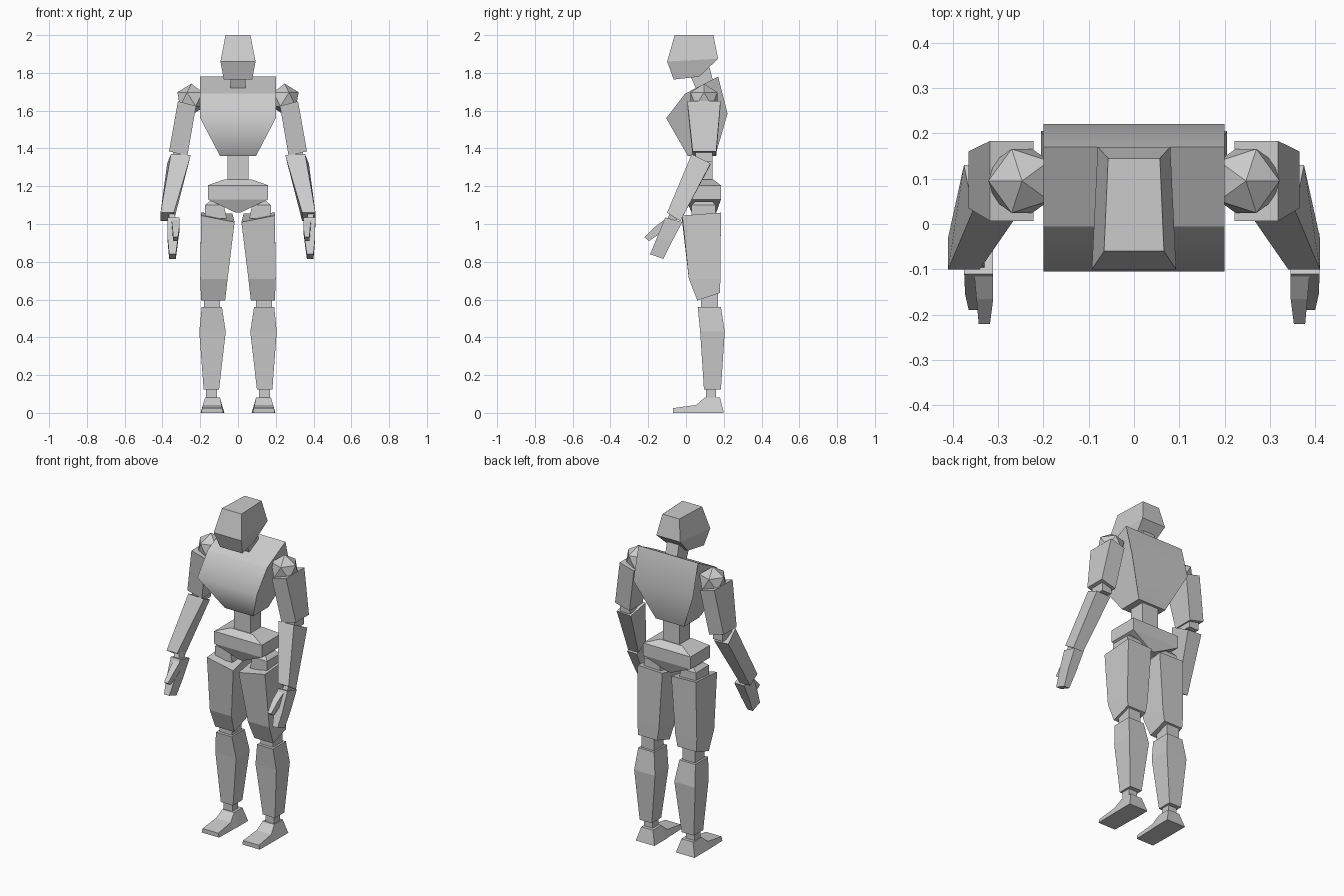
import bpy, bmesh
from mathutils import Vector

grey = bpy.data.materials.new("plain_grey")
grey.diffuse_color = (0.6, 0.6, 0.6, 1)


def finish(name, bm):
    bmesh.ops.recalc_face_normals(bm, faces=bm.faces)
    me = bpy.data.meshes.new(name)
    bm.to_mesh(me)
    bm.free()
    me.materials.append(grey)
    ob = bpy.data.objects.new(name, me)
    bpy.context.collection.objects.link(ob)
    return ob


def rect(x0, x1, y0, y1, z, dx=0, dy=0):
    """Level ring; dx and dy raise its x1 and y1 edges."""
    return [(x0, y0, z), (x1, y0, z + dx), (x1, y1, z + dx + dy), (x0, y1, z + dy)]


def upright(y, x0, x1, z0, z1, lean=0, inset=0):
    """Ring standing across y; the top edge leans along y and is inset in x."""
    return [(x0, y, z0), (x1, y, z0), (x1 - inset, y + lean, z1), (x0 + inset, y + lean, z1)]


def loft(name, rings, side=1, shift=0):
    """Skin a row of equal rings and close both ends."""
    bm = bmesh.new()
    vs = [[bm.verts.new((side * x + shift, y, z)) for x, y, z in r] for r in rings]
    n = len(rings[0])
    for a, b in zip(vs, vs[1:]):
        for i in range(n):
            j = (i + 1) % n
            bm.faces.new((a[i], a[j], b[j], b[i]))
    bm.faces.new(vs[0])
    bm.faces.new(vs[-1])
    return finish(name, bm)


def sym(w, y0, y1, z, dy=0):
    return rect(-w, w, y0, y1, z, 0, dy)


# Head: wide brow ring, narrower crown and jaw
loft("head", [
    [(-.075, -.065, 1.765), (.075, -.065, 1.765), (.06, .07, 1.78), (-.06, .07, 1.78)],
    [(-.093, -.10, 1.86), (.093, -.10, 1.86), (.08, .17, 1.875), (-.08, .17, 1.875)],
    [(-.066, -.06, 2.0), (.066, -.06, 2.0), (.057, .145, 2.0), (-.057, .145, 2.0)],
])
loft("neck", [sym(.04, .06, .15, 1.70, .03), sym(.04, .02, .125, 1.79, .04)])

# Chest: side profile spanned across x, narrowed at the waist
profile = [(.01, 1.36, .095), (-.105, 1.56, .2), (-.005, 1.69, .2),
           (.17, 1.78, .2), (.22, 1.585, .2), (.155, 1.36, .095)]
chest = loft("chest", [[(s * w, y, z) for y, z, w in profile] for s in (-1, 1)])
for f in chest.data.polygons:
    # curved breast and back stay smooth, ends and top stay flat
    f.use_smooth = abs(f.normal.x) < .3 and f.normal.z > -.9 and not (
        f.normal.z > .8)

loft("waist", [sym(.055, .04, .14, 1.22), sym(.055, .04, .14, 1.37)])
loft("pelvis", [sym(.012, .03, .16, 1.06), sym(.16, .0, .185, 1.13),
                sym(.16, .0, .185, 1.205), sym(.075, .035, .145, 1.235)])

for side, word in ((1, "right"), (-1, "left")):
    # Arm
    bm = bmesh.new()
    bmesh.ops.create_icosphere(bm, subdivisions=1, radius=.083)
    for v in bm.verts:
        v.co = Vector((side * (v.co.x + .247), v.co.y + .095, v.co.z + 1.66))
    finish(word + "_shoulder", bm)
    loft(word + "_upper_arm", [rect(.268, .365, .035, .16, 1.36, .025),
                               rect(.222, .318, .007, .183, 1.625, .025)], side)
    loft(word + "_elbow", [rect(.28, .345, .05, .14, 1.33),
                           rect(.28, .345, .05, .14, 1.39)], side)
    loft(word + "_forearm", [
        rect(.34, .41, -.10, -.03, 1.06, 0, -.045),
        [(.25, .03, 1.365), (.355, .03, 1.37), (.375, .13, 1.32), (.28, .13, 1.315)]], side)
    # The hand sits slightly to the same side on both wrists
    off = .0175
    loft(word + "_wrist", [rect(.345, .38, -.10, -.045, 1.02),
                           rect(.355, .385, -.085, -.04, 1.06)], side, off)
    loft(word + "_palm", [
        rect(.347, .382, -.19, -.12, .84, 0, -.025),
        rect(.335, .39, -.155, -.075, .925, 0, -.02),
        rect(.328, .392, -.11, -.02, 1.035, 0, -.025)], side, off)
    loft(word + "_thumb", [
        rect(.335, .36, -.22, -.195, .93, 0, -.02),
        rect(.328, .365, -.165, -.13, .985, 0, -.03),
        rect(.328, .37, -.11, -.07, 1.025, 0, -.03)], side, off)

    # Leg
    loft(word + "_hip", [rect(.06, .175, .03, .155, 1.03),
                         rect(.075, .175, .03, .155, 1.10),
                         rect(.09, .15, .05, .14, 1.12)], side)
    loft(word + "_thigh", [
        rect(.068, .195, .06, .18, .595, 0, .04),
        rect(.055, .2, .015, .182, .71),
        [(.018, -.02, 1.01), (.195, -.02, 1.045), (.195, .185, 1.06), (.03, .185, 1.055)]], side)
    loft(word + "_knee", [rect(.095, .18, .08, .17, .54),
                          rect(.095, .18, .08, .17, .64)], side)
    loft(word + "_shin", [rect(.10, .182, .095, .185, .125),
                          rect(.065, .205, .075, .205, .43),
                          rect(.085, .192, .062, .185, .56)], side)
    loft(word + "_ankle", [rect(.112, .17, .105, .16, .07),
                           rect(.112, .17, .105, .16, .14)], side)
    loft(word + "_foot", [upright(-.07, .078, .195, 0, .025, 0, .005),
                          upright(.055, .075, .198, 0, .042, 0, .012),
                          upright(.10, .072, .198, 0, .082, 0, .024),
                          upright(.20, .072, .198, 0, .082, -.02, .024)], side)
